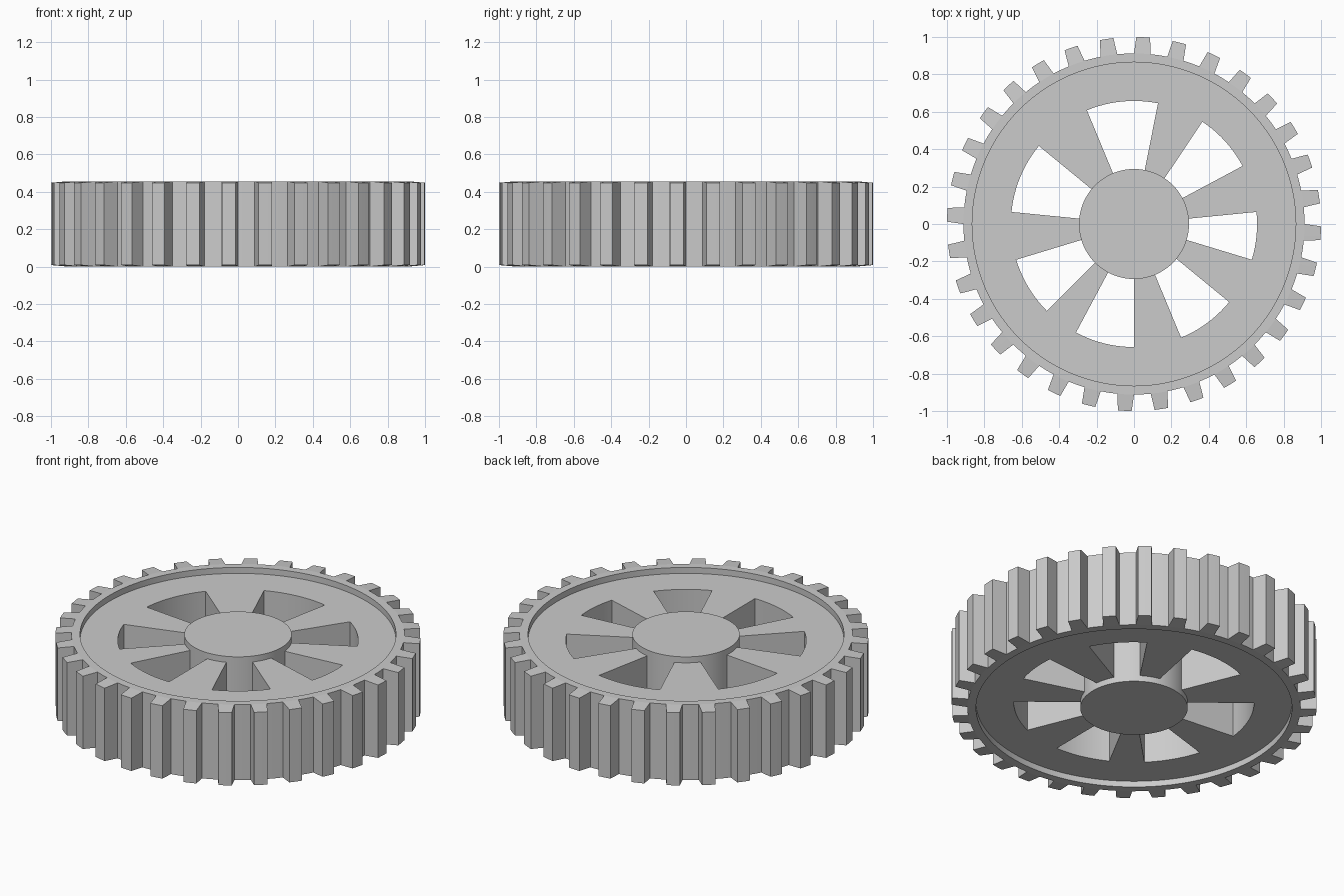
import bpy, bmesh
from math import cos, sin, pi

if "Cube" in bpy.data.objects:
    bpy.data.objects.remove(bpy.data.objects["Cube"])

SEG, TEETH = 128, 32            # four angular steps per tooth pitch
H, RECESS, SLOPE = 0.456, 0.036, 0.008
R_HUB, R_SLOT, R_RIM, R_ROOT, R_TIP = 0.294, 0.658, 0.865, 0.912, 1.0
# window openings in angular steps (start, end)
WINDOWS = [(-6, 2), (10, 20), (28, 40), (50, 62), (70, 80), (86, 96), (104, 114)]

bm = bmesh.new()


def point(r, step, z):
    a = 2 * pi * step / SEG
    return bm.verts.new((r * cos(a), r * sin(a), z))


def ring(r, z):
    return [point(r, i, z) for i in range(SEG)]


def band(a, b, steps=range(SEG)):
    for i in steps:
        j = (i + 1) % SEG
        bm.faces.new((a[i % SEG], a[j], b[j], b[i % SEG]))


open_steps = {i % SEG for s, e in WINDOWS for i in range(s, e)}
solid_steps = [i for i in range(SEG) if i not in open_steps]
tooth_steps = [i for i in range(SEG) if i % 4 >= 2]
gap_steps = [i for i in range(SEG) if i % 4 < 2]

# both faces of the wheel: hub cap, recessed web, raised rim
sides = []
for z, web in ((0, RECESS), (H, H - RECESS)):
    hub, hub_foot = ring(R_HUB, z), ring(R_HUB, web)
    slot, rim_foot = ring(R_SLOT, web), ring(R_RIM, web)
    rim, root = ring(R_RIM, z), ring(R_ROOT, z)
    bm.faces.new(hub)
    band(hub, hub_foot)
    band(hub_foot, slot, solid_steps)
    band(slot, rim_foot)
    band(rim_foot, rim)
    band(rim, root)
    sides.append((hub_foot, slot, root))
(hub0, slot0, root0), (hub1, slot1, root1) = sides

# window walls
band(hub0, hub1, open_steps)
band(slot0, slot1, open_steps)
for s, e in WINDOWS:
    for i in (s % SEG, e % SEG):
        bm.faces.new((hub0[i], slot0[i], slot1[i], hub1[i]))

# outer wall between teeth
band(root0, root1, gap_steps)

# tapered teeth
for t in range(TEETH):
    k = 4 * t + 2
    idx = [k, k + 1, (k + 2) % SEG]
    steps = (k + 0.25, k + 1, k + 1.75)
    low = [point(R_TIP, s, SLOPE) for s in steps]
    high = [point(R_TIP, s, H - SLOPE) for s in steps]
    for n in (0, 1):
        a, b = idx[n], idx[n + 1]
        bm.faces.new((low[n], low[n + 1], high[n + 1], high[n]))
        bm.faces.new((root0[a], root0[b], low[n + 1], low[n]))
        bm.faces.new((root1[a], root1[b], high[n + 1], high[n]))
    for n in (0, 2):
        bm.faces.new((root0[idx[n]], low[n], high[n], root1[idx[n]]))

bmesh.ops.recalc_face_normals(bm, faces=bm.faces)
mesh = bpy.data.meshes.new("gear_wheel")
bm.to_mesh(mesh)
bm.free()
gear = bpy.data.objects.new("gear_wheel", mesh)
bpy.context.collection.objects.link(gear)

# flat faces on the teeth, smooth curves in the round walls
bpy.context.view_layer.objects.active = gear
gear.select_set(True)
bpy.ops.object.shade_smooth_by_angle(angle=0.07)
